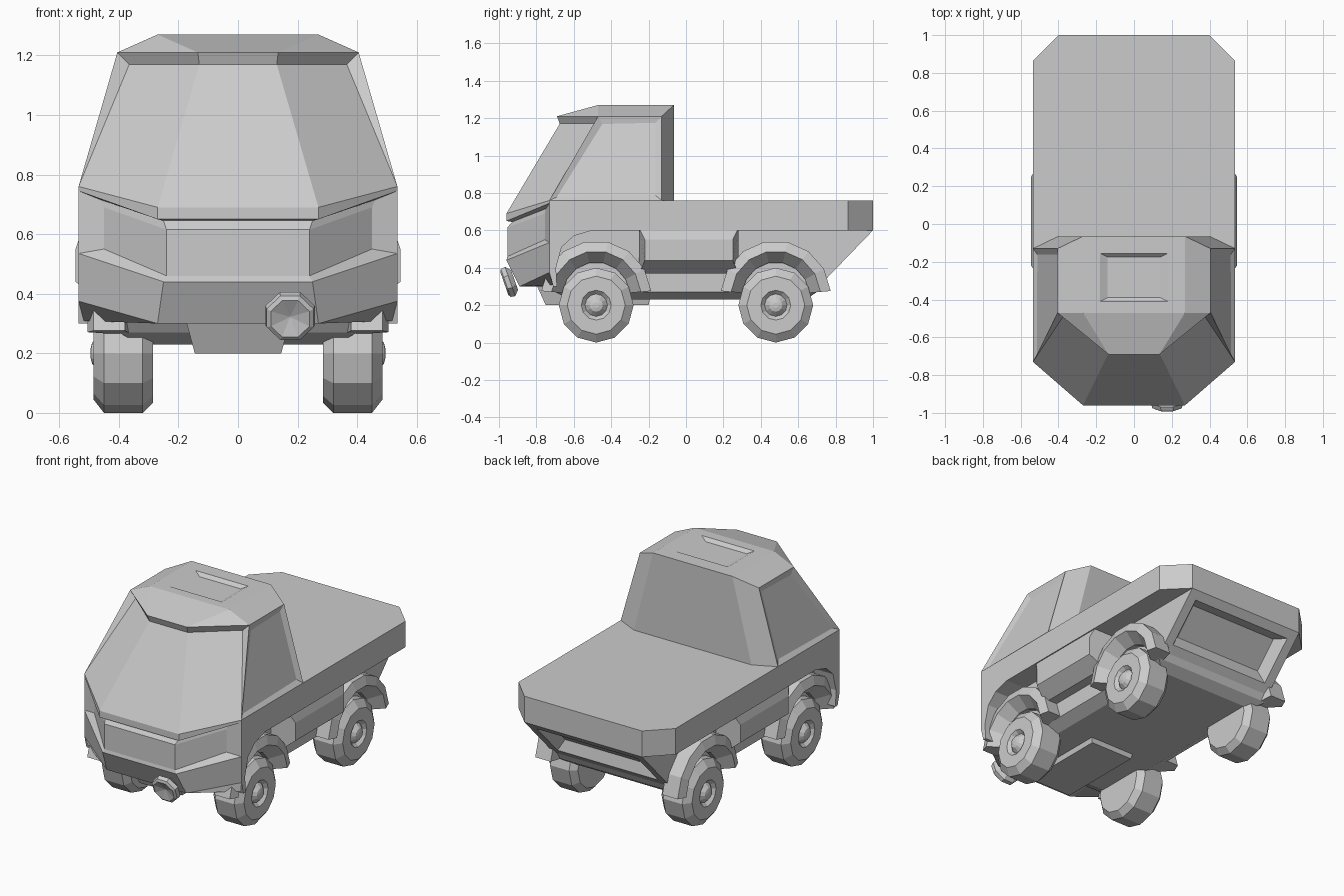
import bpy, bmesh
from math import sin, cos, pi, radians
from mathutils import Vector, Matrix

if "Cube" in bpy.data.objects:
    bpy.data.objects.remove(bpy.data.objects["Cube"])


def build(name, verts, faces, mirror=False, insets=()):
    """Mesh object; insets = (face index, thickness, depth) applied in order."""
    bm = bmesh.new()
    vs = [bm.verts.new(v) for v in verts]
    fs = [bm.faces.new([vs[i] for i in f]) for f in faces]
    bmesh.ops.recalc_face_normals(bm, faces=bm.faces)
    for i, t, d in insets:
        bmesh.ops.inset_individual(bm, faces=[fs[i]], thickness=t, depth=d)
    me = bpy.data.meshes.new(name)
    bm.to_mesh(me)
    bm.free()
    ob = bpy.data.objects.new(name, me)
    bpy.context.collection.objects.link(ob)
    if mirror:
        m = ob.modifiers.new("mirror", 'MIRROR')
        m.use_clip = True
        m.merge_threshold = 0.0005
    return ob


def loft(name, rings, **kw):
    """Capped skin through closed rings of equal length."""
    n = len(rings[0])
    faces = [(k*n + i, k*n + (i+1) % n, (k+1)*n + (i+1) % n, (k+1)*n + i)
             for k in range(len(rings)-1) for i in range(n)]
    last = (len(rings)-1)*n
    faces += [tuple(range(n)), tuple(range(last, last+n))]
    return build(name, [p for r in rings for p in r], faces, **kw)


def lathe(name, profile, seg, centre, axis, offset=0.0, **kw):
    """Turn (distance along axis, radius) pairs around an axis."""
    m = Matrix.Translation(centre) @ Vector(axis).to_track_quat('Z', 'Y').to_matrix().to_4x4()
    rings = [[m @ Vector((r*cos(2*pi*i/seg+offset), r*sin(2*pi*i/seg+offset), t))
              for i in range(seg)] for t, r in profile]
    return loft(name, rings, **kw)


# Cab upper half: windscreen, visor, side window, roof with sunken hatch
cab = [
    (0, -.96, .69), (.27, -.96, .69), (.535, -.73, .76),             # 0-2 belt
    (0, -.675, 1.17), (.13, -.675, 1.17), (.365, -.475, 1.17),       # 3-5 under visor
    (0, -.69, 1.21), (.135, -.69, 1.21), (.405, -.47, 1.21),         # 6-8 visor edge
    (0, -.47, 1.27), (.27, -.47, 1.27),                              # 9-10 roof front
    (0, -.065, 1.27), (.27, -.065, 1.27), (.405, -.13, 1.21),        # 11-13 roof rear
    (.535, -.13, .76), (.40, -.065, .76), (0, -.065, .76),           # 14-16 rear base
    (0, -.41, 1.27), (.18, -.41, 1.27), (.18, -.155, 1.27), (0, -.155, 1.27),
    (0, -.39, 1.25), (.14, -.39, 1.25), (.14, -.175, 1.25), (0, -.175, 1.25)]
build("cab_upper", cab, [
    (2, 8, 13, 14), (0, 1, 4, 3), (1, 2, 5, 4), (2, 8, 5), (3, 4, 7, 6), (4, 5, 8, 7),
    (6, 7, 10, 9), (7, 8, 10), (8, 10, 12, 13), (13, 12, 15, 14), (12, 11, 16, 15),
    (11, 12, 10, 9, 17, 18, 19, 20), (17, 18, 22, 21), (18, 19, 23, 22),
    (19, 20, 24, 23), (21, 22, 23, 24)], mirror=True, insets=[(0, .045, -.015)])

# Nose: hood lip, recessed grille band, bumper; rows of (inner, outer) points
rows = [((.27, -.96, .69), (.535, -.73, .76)),
        ((.27, -.96, .65), (.535, -.73, .745)),
        ((.25, -.93, .645), (.46, -.75, .715)),
        ((.24, -.955, .615), (.45, -.755, .69)),
        ((.24, -.955, .46), (.45, -.755, .55)),
        ((.25, -.96, .44), (.535, -.73, .535)),
        ((.27, -.89, .30), (.535, -.73, .375)),
        ((.27, -.70, .30), (.535, -.70, .31))]
pts = [p for a, b in rows for p in ((0, a[1], a[2]), a, b)]
faces = []
for k in range(len(rows)-1):
    for i in (0, 1):
        faces.append((3*k+i, 3*k+i+1, 3*k+i+4, 3*k+i+3))
faces.append((5, 8, 11, 14, 17))
build("nose", pts, faces, mirror=True)

# Cheek panel in front of each front wheel arch
cheek = [(-.73, .62), (-.73, .375), (-.71, .30), (-.69, .30), (-.695, .40),
         (-.665, .51), (-.60, .57), (-.50, .60), (-.50, .62)]
loft("cab_cheek", [[(x, y, z) for y, z in cheek] for x in (.38, .535)], mirror=True)

# Load bed slab with chamfered rear corners
bed = [(.535, -.73), (.535, .865), (.40, 1), (-.40, 1), (-.535, .865), (-.535, -.73)]
loft("load_bed", [[(x, y, z) for x, y in bed] for z in (.60, .76)])

# Chassis hull with sloped tail and sunken tail panel (face 6 is the tail slope)
levels = [(.60, .40, -.73, 1.0), (.31, .40, -.73, .72), (.27, .40, -.70, .70), (.23, .33, -.62, .64)]
loft("chassis", [[(-w, a, z), (w, a, z), (w, b, z), (-w, b, z)] for z, w, a, b in levels],
     insets=[(2, .08, 0), (2, .06, -.06)])

# Skid plate under the nose
loft("skid_plate", [[(-.175, -.80, .31), (.175, -.80, .31), (.175, -.18, .31), (-.175, -.18, .31)],
                    [(-.145, -.75, .20), (.145, -.75, .20), (.145, -.20, .20), (-.145, -.20, .20)]])

# Side storage boxes with chamfered underside
sec = [(.38, .61, 0), (.525, .61, 0), (.545, .55, .03), (.545, .44, .03), (.46, .37, 0), (.38, .37, 0)]
loft("side_box", [[(x, y0 + s*d, z) for x, z, d in sec] for y0, s in ((-.25, 1), (.28, -1))], mirror=True)

# Wheels and faceted fenders
tyre = [(.285, .08), (.285, .165), (.32, .20), (.45, .20), (.485, .155),
        (.485, .08), (.465, .06), (.49, .035), (.495, .015)]
flare = [(.295, .38), (.295, .485), (.24, .505), (.18, .43), (.18, .36)]
for label, y in (("front", -.48), ("rear", .48)):
    lathe(label + "_wheel", tyre, 12, (0, y, .20), (1, 0, 0), mirror=True)
    arcs = []
    for k in range(8):
        a = radians(5 + k*170/7)
        arcs.append([(x, y + r*cos(a), .25 + r*sin(a)) for r, x in flare])
    loft(label + "_fender", arcs, mirror=True)

# Octagonal lamp hung on the bumper
lathe("bumper_lamp", [(-.03, .06), (-.005, .09), (.02, .085), (.028, .07), (.01, .004)], 8,
      (.175, -.945, .325), (0, -.94, -.33), offset=pi/8)
